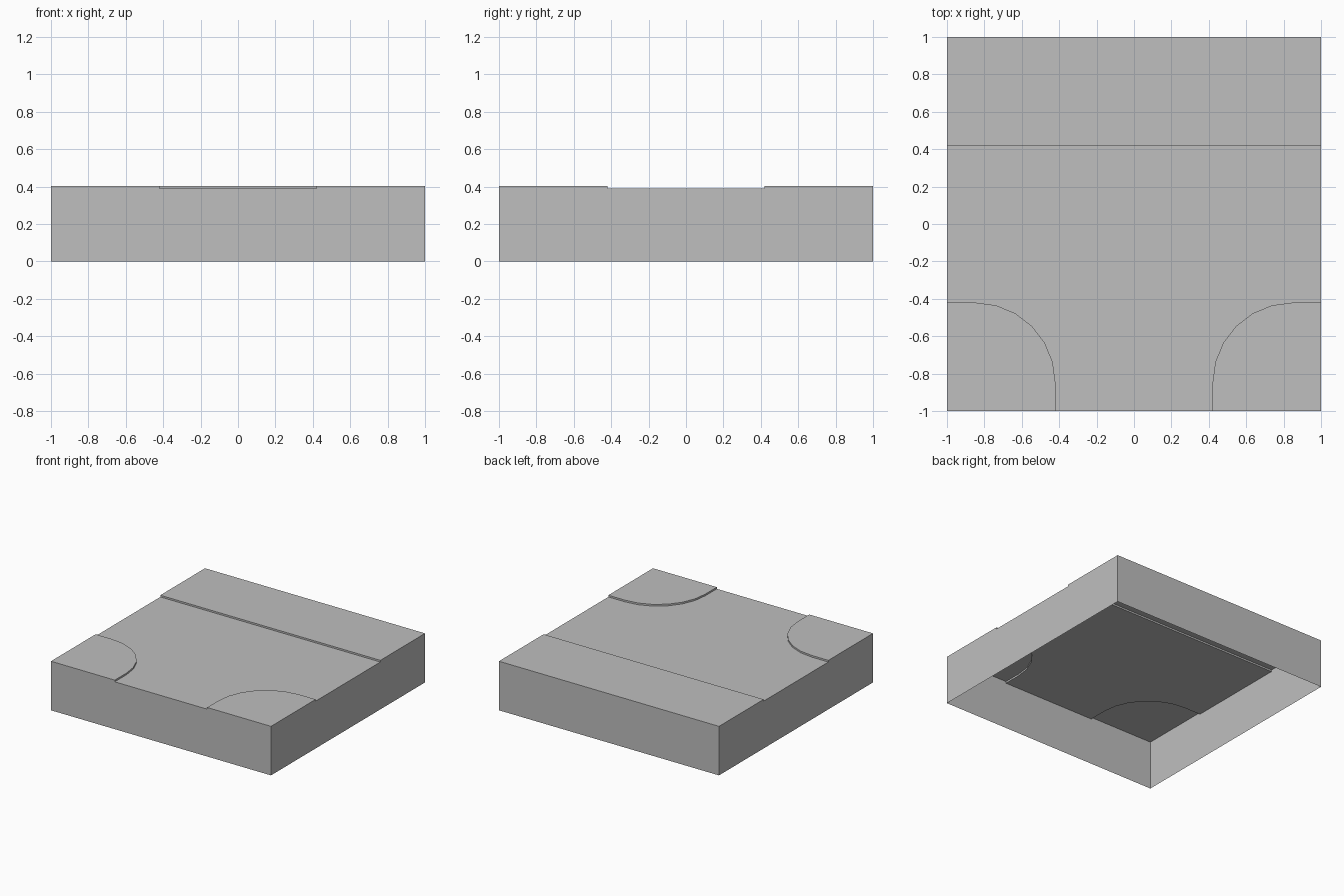
import bpy
from math import sin, cos, radians

cube = bpy.data.objects.get("Cube")
if cube:
    bpy.data.objects.remove(cube, do_unlink=True)

TOP, ROAD = 0.403, 0.389   # pavement and road heights
KERB = 0.42                # kerb line distance from the centre
BEND, RADIUS = 0.85, 0.43  # centre and radius of the rounded kerbs

grey = bpy.data.materials.new("light_grey")
grey.use_nodes = True
colour = (0.52, 0.52, 0.52, 1)
grey.diffuse_color = colour
grey.node_tree.nodes["Principled BSDF"].inputs["Base Color"].default_value = colour


def on_rim(a, b):
    """True if an edge lies on the outer border of the tile."""
    return any(abs(a[i]) == 1 and a[i] == b[i] for i in (0, 1))


def slab(name, outline, height):
    """Open-bottomed slab: a top, rim walls to the ground, kerbs to the road."""
    n = len(outline)
    verts = [(x, y, height) for x, y in outline]
    faces = [tuple(range(n))]
    for i, a in enumerate(outline):
        b = outline[(i + 1) % n]
        low = 0 if on_rim(a, b) else ROAD
        if low == height:
            continue
        k = len(verts)
        verts += [(*a, low), (*b, low)]
        faces.append((i, k, k + 1, (i + 1) % n))
    mesh = bpy.data.meshes.new(name)
    mesh.from_pydata(verts, [], faces)
    mesh.materials.append(grey)
    mesh.update()
    bpy.context.collection.objects.link(bpy.data.objects.new(name, mesh))


# Rounded kerb of the right front corner, from the front rim to the side rim
arc = [(-BEND + RADIUS * cos(radians(t)), -BEND + RADIUS * sin(radians(t)))
       for t in range(0, 91, 15)]
right_kerb = [(-KERB, -1)] + arc + [(-1, -KERB)]
left_kerb = [(-x, y) for x, y in reversed(right_kerb)]

# Raised pavements
slab("right_corner_pavement", [(-1, -1)] + right_kerb, TOP)
slab("left_corner_pavement", [(1, -1)] + left_kerb, TOP)
slab("back_pavement", [(-1, KERB), (1, KERB), (1, 1), (-1, 1)], TOP)

# T-shaped road between the kerbs
slab("road", right_kerb[::-1] + left_kerb[::-1] + [(1, KERB), (-1, KERB)], ROAD)
